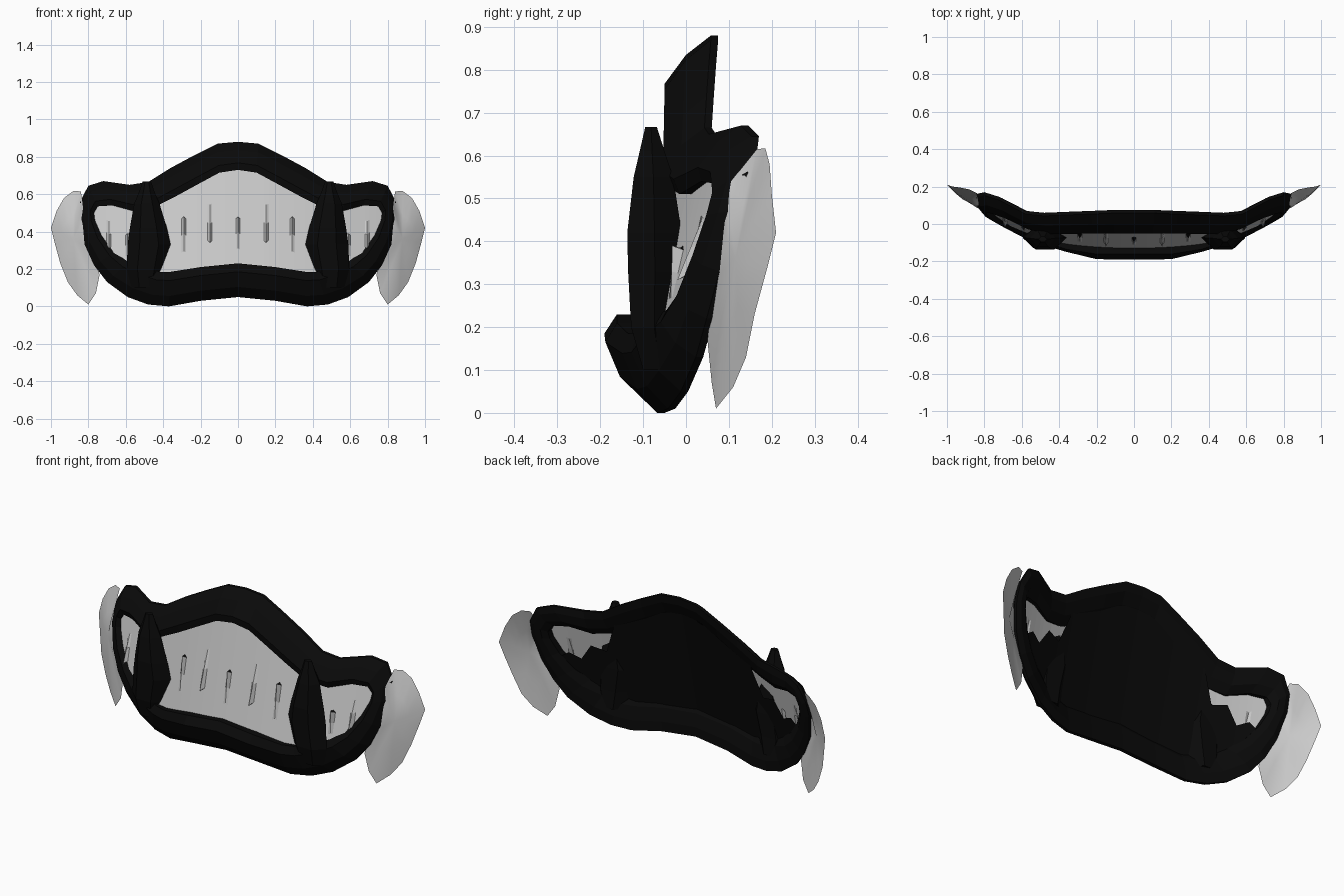
import bpy

if "Cube" in bpy.data.objects:
    bpy.data.objects.remove(bpy.data.objects["Cube"])

black = bpy.data.materials.new("black")
black.diffuse_color = (0.003, 0.003, 0.003, 1)
black.use_nodes = True
black.node_tree.nodes["Principled BSDF"].inputs["Base Color"].default_value = black.diffuse_color


def make(name, verts, faces, mat=None, smooth=False):
    """Mesh object of the right half, mirrored across x = 0."""
    me = bpy.data.meshes.new(name)
    me.from_pydata(verts, [], faces)
    ob = bpy.data.objects.new(name, me)
    bpy.context.collection.objects.link(ob)
    if mat:
        me.materials.append(mat)
    for p in me.polygons:
        p.use_smooth = smooth
    m = ob.modifiers.new("mirror", 'MIRROR')
    m.use_clip = False
    m.merge_threshold = 0.001
    return ob


def loft(rings, cap=False):
    """Skin a list of equal closed rings."""
    n = len(rings[0])
    verts = [v for r in rings for v in r]
    faces = [(i * n + j, i * n + (j + 1) % n, (i + 1) * n + (j + 1) % n, (i + 1) * n + j)
             for i in range(len(rings) - 1) for j in range(n)]
    if cap:
        faces += [tuple(range(n))[::-1], tuple(range(len(verts) - n, len(verts)))]
    return verts, faces


def lerp(pts, x):
    """Piecewise linear profile z(x)."""
    for (x0, z0), (x1, z1) in zip(pts, pts[1:]):
        if x <= x1:
            return z0 + (z1 - z0) * (x - x0) / (x1 - x0)
    return pts[-1][1]


def surf(x, z):
    """Curved, back-leaning surface that the teeth lie on."""
    return -0.13 + 0.23 * (z - 0.22) + 0.24 * x * x


def sheet(name, xs, low, high, rows, offset, mat=None):
    verts, faces = [], []
    for x in xs:
        a, b = lerp(low, x), lerp(high, x)
        for k in range(rows + 1):
            t = k / rows
            z = a + (b - a) * t
            verts.append((x, surf(x, z) + offset(x, t), z))
    n = rows + 1
    for i in range(len(xs) - 1):
        for k in range(rows):
            a = i * n + k
            faces.append((a, a + n, a + n + 1, a + 1))
    return make(name, verts, faces, mat)


# Black lip frame: outer x y z, inner x y z per station, top to bottom
stations = [
    (0, .07, .88, 0, -.03, .73), (.11, .07, .87, .10, -.03, .715),
    (.23, .065, .81, .22, -.03, .65), (.36, .06, .74, .33, -.03, .59),
    (.48, .055, .665, .45, -.03, .53), (.58, .065, .65, .56, 0, .51),
    (.72, .14, .67, .67, .05, .54), (.80, .165, .645, .75, .08, .535),
    (.845, .155, .56, .77, .09, .5), (.85, .13, .47, .765, .08, .46),
    (.82, .09, .33, .73, .05, .38), (.77, .06, .22, .66, .01, .29),
    (.70, .035, .13, .59, -.03, .24), (.59, 0, .05, .5, -.08, .21),
    (.48, -.03, .01, .42, -.10, .185), (.37, -.055, 0, .36, -.12, .185),
    (.2, -.08, .03, .2, -.14, .21), (0, -.09, .05, 0, -.14, .23)]
section = [(0, -.012), (.3, -.04), (.75, -.045), (1, -.015),
           (1, .02), (.7, .035), (.3, .025), (0, .005)]
rings = []
for i, (ox, oy, oz, ix, iy, iz) in enumerate(stations):
    f = 1.4 if i > 15 else 1.0
    rings.append([(ox + (ix - ox) * t, oy + (iy - oy) * t + (d * f if d < 0 else d),
                   oz + (iz - oz) * t) for t, d in section])
make("lip_frame", *loft(rings), black)

# Upright pillars: z, x range, y range
rings = []
for z, x0, x1, y0, y1 in [(.1, .42, .57, -.10, -.02), (.2, .39, .595, -.128, -.02),
                          (.33, .36, .59, -.135, -.01), (.42, .38, .578, -.137, -.01),
                          (.55, .42, .555, -.122, -.03), (.61, .445, .53, -.108, -.05),
                          (.667, .465, .51, -.095, -.068)]:
    w, ym = (x1 - x0) * .28, (y0 + y1) / 2
    rings.append([(x0, ym, z), (x0 + w, y0, z), (x1 - w, y0, z),
                  (x1, ym, z), (x1 - w, y1, z), (x0 + w, y1, z)])
make("pillar", *loft(rings, True), black)

# Interlocking teeth with a narrow pleat running from each tip
zigzag = [(0, .48), (.15, .34), (.29, .48), (.44, .33), (.59, .39), (.69, .31), (.79, .45)]
top = [(0, .80), (.23, .72), (.48, .6), (.72, .6), (.79, .58)]
bottom = [(0, .14), (.37, .1), (.59, .15), (.7, .24), (.79, .4)]
highs, lows = (0, .29, .59), (.15, .44, .69)
cols = sorted({0, .79, .012, .07, .22, .36, .52, .64, .74}
              | {round(c + d, 3) for c in highs + lows for d in (-.012, 0, .012) if c + d >= 0})


def pleat(tips, at_top):
    def offset(x, t):
        near = any(abs(x - c) < .004 for c in tips)
        s = t if at_top else 1 - t
        return -.025 * max(0, (s - .5) * 2) if near else 0
    return offset


sheet("upper_teeth", cols, zigzag, top, 4, pleat(lows, False))
sheet("lower_teeth", cols, bottom, zigzag, 4, pleat(highs, True))

# Black mouth backing with a jagged edge at the sides
back_top = [(0, .79), (.23, .71), (.41, .62), (.48, .43), (.56, .45),
            (.62, .36), (.68, .39), (.75, .34)]
back_low = [(0, .12), (.37, .09), (.59, .14), (.7, .23), (.75, .32)]
sheet("mouth_backing", [p[0] for p in back_top], back_low, back_top, 3,
      lambda x, t: .035, black)

# Grey cheek fins: outline around a slightly bulged centre
outline = [(.84, .165, .615), (.88, .185, .617), (.93, .195, .58), (.97, .2, .51),
           (1, .21, .42), (.98, .19, .34), (.95, .16, .23), (.91, .14, .13),
           (.86, .11, .06), (.80, .07, .01), (.76, .06, .07), (.74, .05, .17),
           (.79, .065, .3), (.83, .09, .45), (.83, .105, .54)]
c = (.88, .115, .36)
n = len(outline)
mid = [tuple(a + (b - a) * .5 - (.006 if k == 1 else 0) for k, (a, b) in enumerate(zip(c, p)))
       for p in outline]
faces = [(i, (i + 1) % n, n + (i + 1) % n, n + i) for i in range(n)]
faces += [(n + i, n + (i + 1) % n, 2 * n) for i in range(n)]
make("cheek_fin", outline + mid + [c], faces, None, True)
